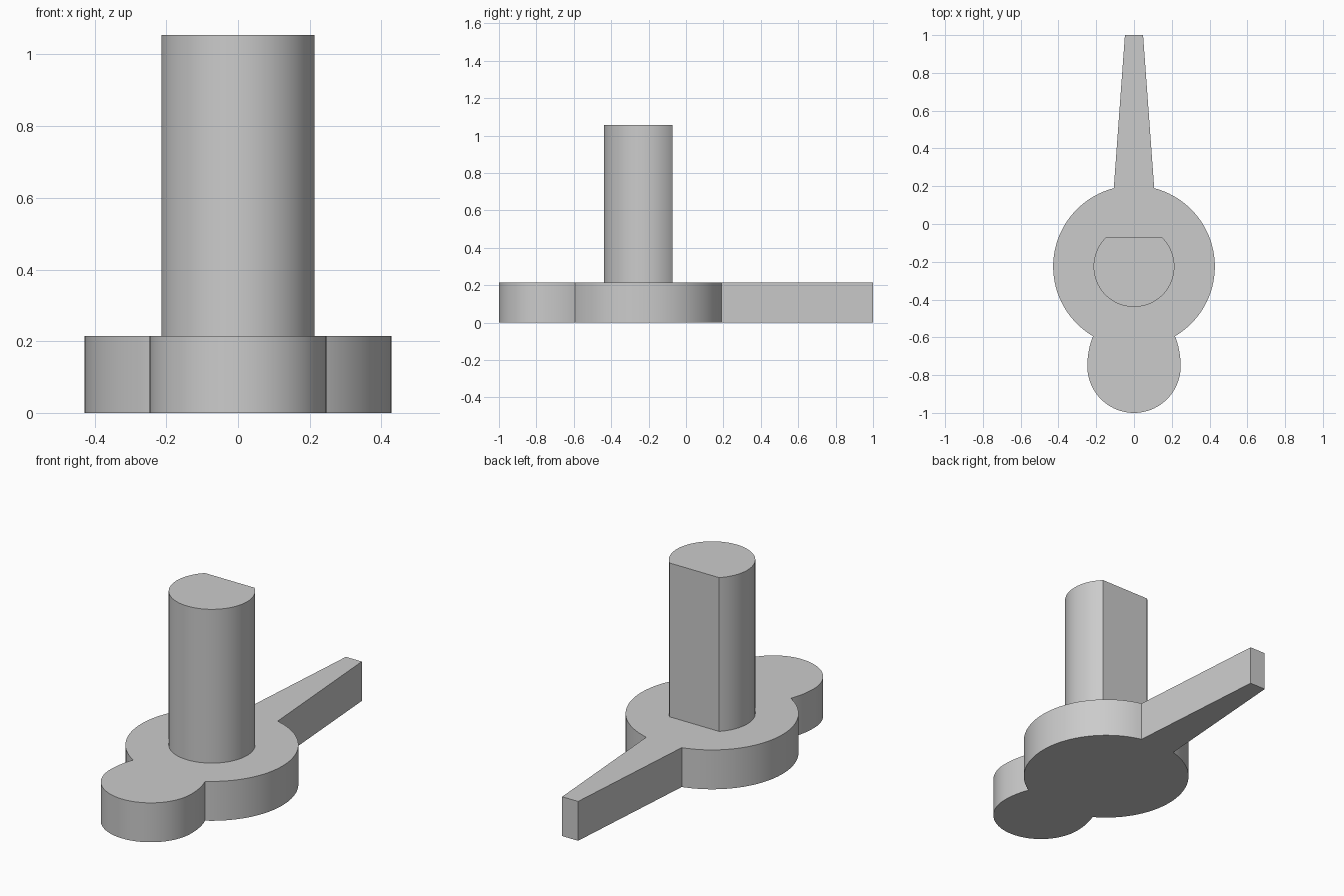
import bpy, bmesh, math

cube = bpy.data.objects.get("Cube")
if cube:
    bpy.data.objects.remove(cube)

HUB_Y, HUB_R = -0.225, 0.428
SHAFT_R, FLAT_Y = 0.214, -0.072
LOBE_Y, LOBE_R, LOBE_STRETCH = -0.753, 0.247, 0.335
NECK_X, NECK_Y = 0.217, -0.594
ROOT_X, TIP_X = 0.107, 0.048
BASE_TOP, SHAFT_TOP = 0.215, 1.055

grey = bpy.data.materials.new("plain grey")
grey.use_nodes = True
colour = (0.6, 0.6, 0.6, 1)
grey.diffuse_color = colour
grey.node_tree.nodes["Principled BSDF"].inputs["Base Color"].default_value = colour


def arc(cy, rx, ry, start, end, steps):
    """Points on an ellipse centred on x = 0, angles in radians."""
    angles = [start + (end - start) * i / steps for i in range(steps + 1)]
    return [(rx * math.cos(a), cy + ry * math.sin(a)) for a in angles]


def extrude_outline(name, outline, bottom, top):
    """Prism from a closed outline, smooth round its curved walls."""
    bm = bmesh.new()
    face = bm.faces.new([bm.verts.new((x, y, bottom)) for x, y in outline])
    result = bmesh.ops.extrude_face_region(bm, geom=[face], use_keep_orig=True)
    for v in result["geom"]:
        if isinstance(v, bmesh.types.BMVert):
            v.co.z = top
    bmesh.ops.recalc_face_normals(bm, faces=bm.faces)
    mesh = bpy.data.meshes.new(name)
    bm.to_mesh(mesh)
    bm.free()
    mesh.materials.append(grey)
    obj = bpy.data.objects.new(name, mesh)
    bpy.context.collection.objects.link(obj)
    bpy.ops.object.select_all(action="DESELECT")
    obj.select_set(True)
    bpy.context.view_layer.objects.active = obj
    bpy.ops.object.shade_smooth_by_angle(angle=math.radians(20))
    return obj


# Pointer base: right half outline from lobe bottom to pointer tip, then mirrored
neck = math.asin((NECK_Y - LOBE_Y) / LOBE_STRETCH)
hub_start = -math.acos(NECK_X / HUB_R)
hub_end = math.acos(ROOT_X / HUB_R)
half = arc(LOBE_Y, LOBE_R, LOBE_R, -math.pi / 2, 0, 24)
half += arc(LOBE_Y, LOBE_R, LOBE_STRETCH, 0, neck, 8)[1:-1]
half += arc(HUB_Y, HUB_R, HUB_R, hub_start, hub_end, 48)
half.append((TIP_X, 1))
mirrored = [(-x, y) for x, y in reversed(half[1:])]
extrude_outline("pointer_base", half + mirrored, 0, BASE_TOP)

# D-shaped shaft with its flat toward the pointer
flat = math.asin((FLAT_Y - HUB_Y) / SHAFT_R)
shaft_outline = arc(HUB_Y, SHAFT_R, SHAFT_R, -math.pi - flat, flat, 64)
extrude_outline("shaft", shaft_outline, BASE_TOP - 0.005, SHAFT_TOP)
